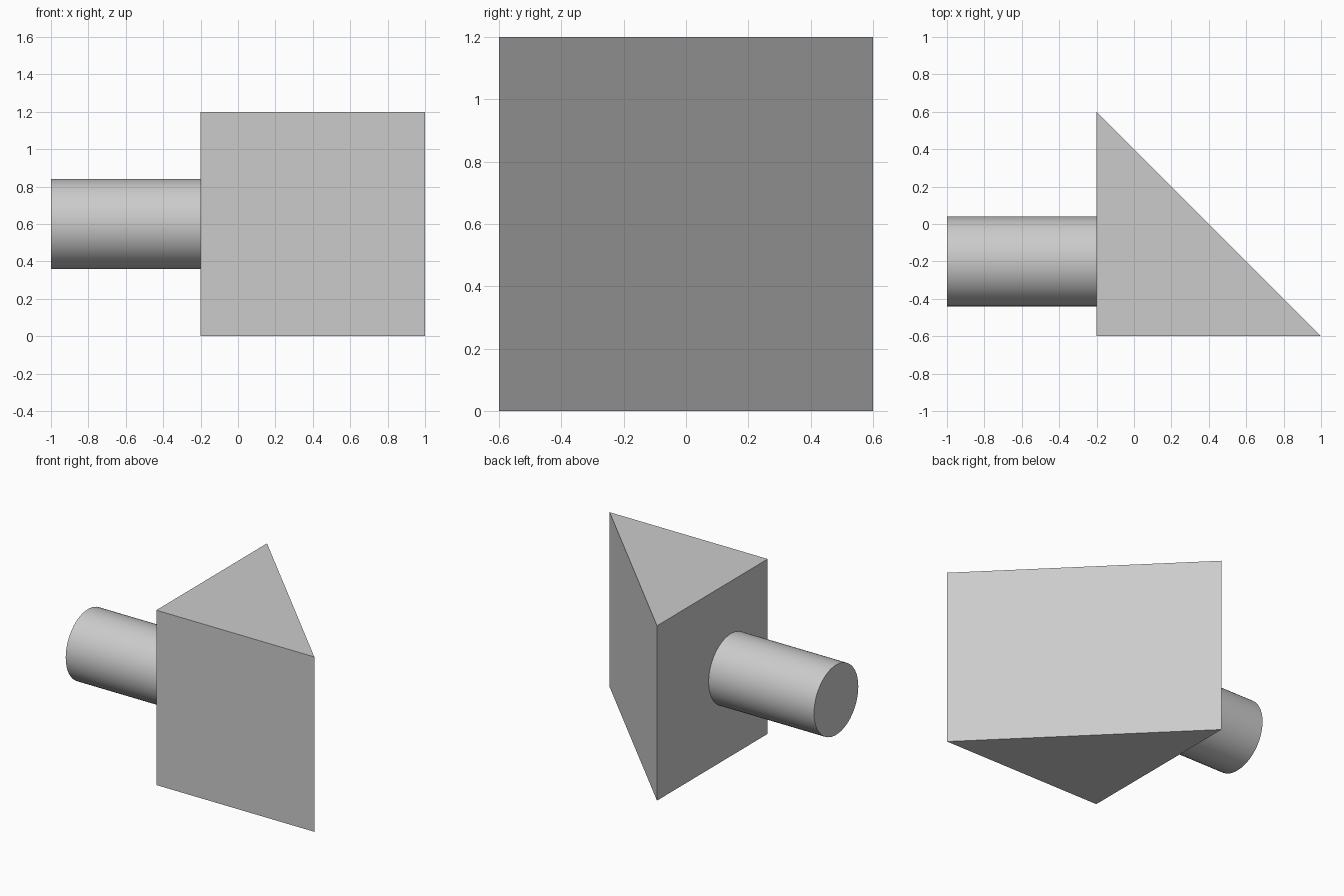
import bpy
import bmesh
import math

default_cube = bpy.data.objects.get("Cube")
if default_cube:
    bpy.data.objects.remove(default_cube, do_unlink=True)

# Single plain grey
grey = bpy.data.materials.new("plain grey")
grey.use_nodes = True
colour = (0.6, 0.6, 0.6, 1)
grey.diffuse_color = colour
grey.node_tree.nodes["Principled BSDF"].inputs["Base Color"].default_value = colour

# Triangular block: right-angled profile extruded upward
profile = [(-0.2, -0.6), (1.0, -0.6), (-0.2, 0.6)]
height = 1.2
bm = bmesh.new()
base = bm.faces.new([bm.verts.new((x, y, 0)) for x, y in profile])
top = bmesh.ops.extrude_face_region(bm, geom=[base], use_keep_orig=True)
top_verts = [v for v in top["geom"] if isinstance(v, bmesh.types.BMVert)]
bmesh.ops.translate(bm, verts=top_verts, vec=(0, 0, height))
bmesh.ops.recalc_face_normals(bm, faces=bm.faces)
mesh = bpy.data.meshes.new("triangular_block")
bm.to_mesh(mesh)
bm.free()
block = bpy.data.objects.new("triangular_block", mesh)
bpy.context.collection.objects.link(block)
block.data.materials.append(grey)

# Round peg standing out from the middle of the left-hand wall
bpy.ops.mesh.primitive_cylinder_add(
    vertices=64, radius=0.24, depth=0.8,
    location=(-0.6, -0.2, height / 2), rotation=(0, math.pi / 2, 0))
peg = bpy.context.object
peg.name = "round_peg"
peg.data.materials.append(grey)
bpy.ops.object.shade_smooth_by_angle(angle=math.radians(30))
